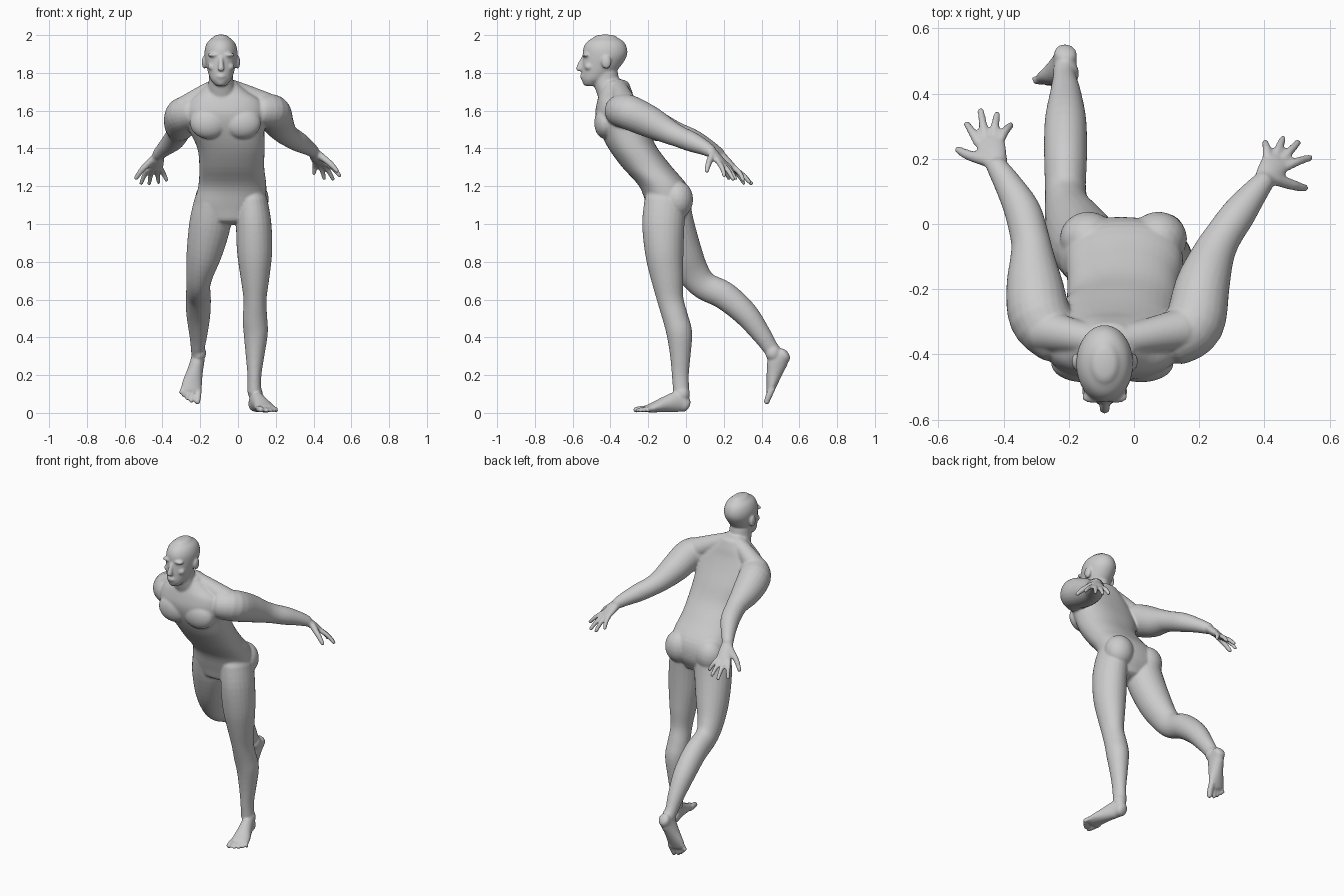
import bpy, bmesh, math
from mathutils import Vector, Matrix

bm = bmesh.new()


def spline(rows, steps=4):
    """Catmull-Rom through rows of (x, y, z, half width, half depth)."""
    out = []
    for i in range(len(rows) - 1):
        p0, p1 = rows[max(i - 1, 0)], rows[i]
        p2, p3 = rows[i + 1], rows[min(i + 2, len(rows) - 1)]
        for s in range(steps):
            t = s / steps
            out.append([0.5 * (2 * b + (c - a) * t + (2 * a - 5 * b + 4 * c - d) * t * t
                               + (3 * b - a - 3 * c + d) * t ** 3)
                        for a, b, c, d in zip(p0, p1, p2, p3)])
    return out + [list(rows[-1])]


def tube(rows, side=(1, 0, 0), flat=False, power=2.0, cap=0.8, n=24):
    """Closed tube with rounded ends; flat keeps the sections horizontal."""
    rows = spline([r if len(r) == 5 else (*r, r[3]) for r in rows])
    pos = [Vector(r[:3]) for r in rows]
    secs = []
    for i, r in enumerate(rows):
        t = (pos[min(i + 1, len(pos) - 1)] - pos[max(i - 1, 0)]).normalized()
        if flat:
            t = Vector((0, 0, 1 if t.z > 0 else -1))
        v = t.cross(Vector(side)).normalized()
        secs.append((pos[i], v.cross(t), v, r[3], r[4], t))

    def dome(sec, sign):
        c, u, v, a, b, t = sec
        h = min(a, b) * cap * sign
        return [(c + t * h * math.sin(k), u, v, a * math.cos(k), b * math.cos(k), t)
                for k in (0.4, 0.8, 1.15, 1.45)]

    secs = dome(secs[0], -1)[::-1] + secs + dome(secs[-1], 1)
    rings = []
    for c, u, v, a, b, _ in secs:
        ring = []
        for k in range(n):
            co, si = math.cos(math.tau * k / n), math.sin(math.tau * k / n)
            ring.append(bm.verts.new(
                c + u * a * math.copysign(abs(co) ** (2 / power), co)
                + v * b * math.copysign(abs(si) ** (2 / power), si)))
        rings.append(ring)
    for r, q in zip(rings, rings[1:]):
        for k in range(n):
            bm.faces.new((r[k], r[(k + 1) % n], q[(k + 1) % n], q[k]))
    bm.faces.new(rings[0][::-1])
    bm.faces.new(rings[-1])


def blob(c, r):
    m = Matrix.Translation(c) @ Matrix.Diagonal((*r, 1))
    bmesh.ops.create_icosphere(bm, subdivisions=3, radius=1, matrix=m)


def hand(wrist, index, pinky, tips, thumb):
    w, a, b = Vector(wrist), Vector(index), Vector(pinky)
    mid, side = (a + b) / 2, (a - b).normalized()
    palm = w.lerp(mid, 0.55)
    tube([(*w, .032, .026), (*palm, .042, .023), (*mid, .045, .017)], side=side, cap=.4)
    normal = side.cross(mid - w).normalized()
    if normal.z < 0:
        normal.negate()
    for i, tip in enumerate(tips):
        k, e = a.lerp(b, i / 3), Vector(tip)
        bend = k.lerp(e, .5) + normal * .006
        tube([(*k, .015), (*bend, .0135), (*e, .011)], side=side, n=12)
    base, e = w.lerp(a, .3) + side * .012, Vector(thumb)
    tube([(*base, .02), (*(base.lerp(e, .55) + side * .008), .0165), (*e, .012)],
         side=normal, n=12)


def foot(heel, forward, lateral):
    """Foot in local (lateral, forward, up) coordinates from the heel point."""
    f = Vector(forward).normalized()
    l = Vector(lateral)
    l = (l - f * l.dot(f)).normalized()
    u = l.cross(f)
    if u.z < 0:
        u.negate()
    h = Vector(heel)

    def P(a, b, c):
        return h + l * a + f * b + u * c
    tube([(*P(0, .04, .042), .035, .04), (*P(0, .085, .058), .037, .055),
          (*P(.003, .15, .046), .043, .043), (*P(.006, .21, .031), .053, .029),
          (*P(.006, .25, .022), .054, .02)], side=l, cap=.6)
    blob(P(0, .06, .1), (.038, .042, .045))
    for a, end, r in ((-.036, .305, .018), (-.006, .305, .0135), (.016, .295, .0125),
                      (.036, .28, .012), (.053, .262, .012)):
        tube([(*P(a * .9, .23, .021), r), (*P(a, .265, .021), r),
              (*P(a * 1.08, end, r * .9), r * .85)], side=l, n=12)


# Torso
tube([(-.05, -.1, 1.03, .13, .09), (-.045, -.095, 1.1, .185, .115),
      (-.03, -.12, 1.2, .18, .128), (-.033, -.205, 1.3, .172, .132),
      (-.037, -.28, 1.4, .178, .13), (-.06, -.33, 1.5, .2, .13),
      (-.066, -.36, 1.58, .213, .12), (-.065, -.37, 1.65, .19, .1),
      (-.075, -.37, 1.7, .13, .085), (-.08, -.37, 1.74, .085, .07)],
     flat=True, power=2.3, cap=.4, n=40)
for x in (-.155, .022):                                   # chest muscles
    blob((x, -.428, 1.535), (.1, .058, .085))
for x in (-.14, .075):                                    # buttocks
    blob((x, -.045, 1.13), (.088, .083, .1))

# Neck and shoulder slopes
tube([(-.09, -.43, 1.8, .064, .07), (-.09, -.42, 1.75, .066, .072),
      (-.085, -.38, 1.67, .085, .085)], flat=True)
tube([(-.05, -.36, 1.72, .05), (.03, -.345, 1.69, .052), (.14, -.325, 1.635, .065)], side=(0, 1, 0))
tube([(-.11, -.36, 1.72, .05), (-.18, -.345, 1.685, .052), (-.28, -.325, 1.61, .068)], side=(0, 1, 0))

# Head
tube([(-.09, -.505, 1.742, .036, .038), (-.09, -.485, 1.765, .055, .068),
      (-.09, -.465, 1.8, .068, .088), (-.09, -.445, 1.845, .079, .106),
      (-.09, -.43, 1.89, .087, .117), (-.09, -.428, 1.93, .085, .116),
      (-.09, -.427, 1.965, .07, .097), (-.09, -.427, 1.988, .043, .062)],
     flat=True, cap=.35, n=32)
tube([(-.09, -.545, 1.878, .011), (-.09, -.56, 1.845, .014), (-.09, -.568, 1.82, .018, .015)], n=12)
blob((-.09, -.527, 1.75), (.027, .02, .02))               # chin
blob((-.09, -.545, 1.782), (.027, .016, .015))            # mouth
for s in (-1, 1):
    blob((-.09 + s * .036, -.53, 1.895), (.036, .02, .012))   # brow
    blob((-.09 + s * .046, -.515, 1.832), (.025, .022, .02))  # cheek
    blob((-.09 + s * .088, -.422, 1.857), (.014, .026, .036))  # ear

# Arms
tube([(.13, -.35, 1.6, .085), (.185, -.305, 1.592, .092), (.21, -.19, 1.54, .084),
      (.243, -.095, 1.49, .066), (.275, -.035, 1.462, .057), (.32, .03, 1.435, .053),
      (.365, .09, 1.408, .042), (.398, .13, 1.385, .033)], side=(0, 0, 1))
tube([(-.24, -.345, 1.59, .085), (-.288, -.285, 1.577, .096), (-.305, -.185, 1.53, .087),
      (-.312, -.1, 1.5, .068), (-.318, -.05, 1.48, .06), (-.342, .04, 1.443, .056),
      (-.385, .12, 1.403, .043), (-.42, .175, 1.37, .033)], side=(0, 0, 1))

# Hands
hand((.398, .13, 1.385), (.468, .176, 1.322), (.408, .207, 1.322),
     ((.54, .203, 1.255), (.503, .25, 1.237), (.457, .262, 1.24), (.402, .25, 1.267)),
     (.525, .11, 1.28))
hand((-.42, .175, 1.37), (-.477, .247, 1.29), (-.408, .262, 1.292),
     ((-.513, .307, 1.215), (-.47, .347, 1.213), (-.42, .337, 1.22), (-.378, .303, 1.232)),
     (-.54, .228, 1.242))

# Standing leg
tube([(.072, -.11, 1.12, .085, .11), (.083, -.12, 1.0, .094, .112),
      (.088, -.115, .85, .093, .102), (.09, -.1, .72, .077, .087),
      (.09, -.083, .6, .061, .07), (.09, -.055, .5, .065, .068),
      (.094, -.035, .42, .064, .068), (.09, -.03, .3, .049, .054),
      (.087, -.03, .2, .037, .045), (.087, -.025, .11, .037, .043)])
foot((.077, .037, 0), (.28, -1, 0), (1, .28, 0))

# Trailing leg
tube([(-.132, -.09, 1.12, .1, .11), (-.148, -.065, 1.0, .11, .108),
      (-.178, -.015, .85, .095, .1), (-.202, .04, .74, .073, .085),
      (-.21, .1, .672, .063, .075), (-.21, .205, .62, .066, .074),
      (-.21, .315, .525, .064, .066), (-.21, .4, .415, .048, .051),
      (-.213, .447, .345, .037, .042), (-.212, .48, .305, .035, .04)])
foot((-.208, .578, .325), (-.05, -.147, -.285), (-1, 0, .25))

# Fuse everything into one smooth skin
bmesh.ops.recalc_face_normals(bm, faces=bm.faces)
mesh = bpy.data.meshes.new("body")
bm.to_mesh(mesh)
bm.free()
body = bpy.data.objects.new("body", mesh)
bpy.context.collection.objects.link(body)
remesh = body.modifiers.new("fuse", 'REMESH')
remesh.mode = 'VOXEL'
remesh.voxel_size = 0.006
remesh.use_smooth_shade = True
smooth = body.modifiers.new("soften", 'SMOOTH')
smooth.factor = 0.5
smooth.iterations = 8
